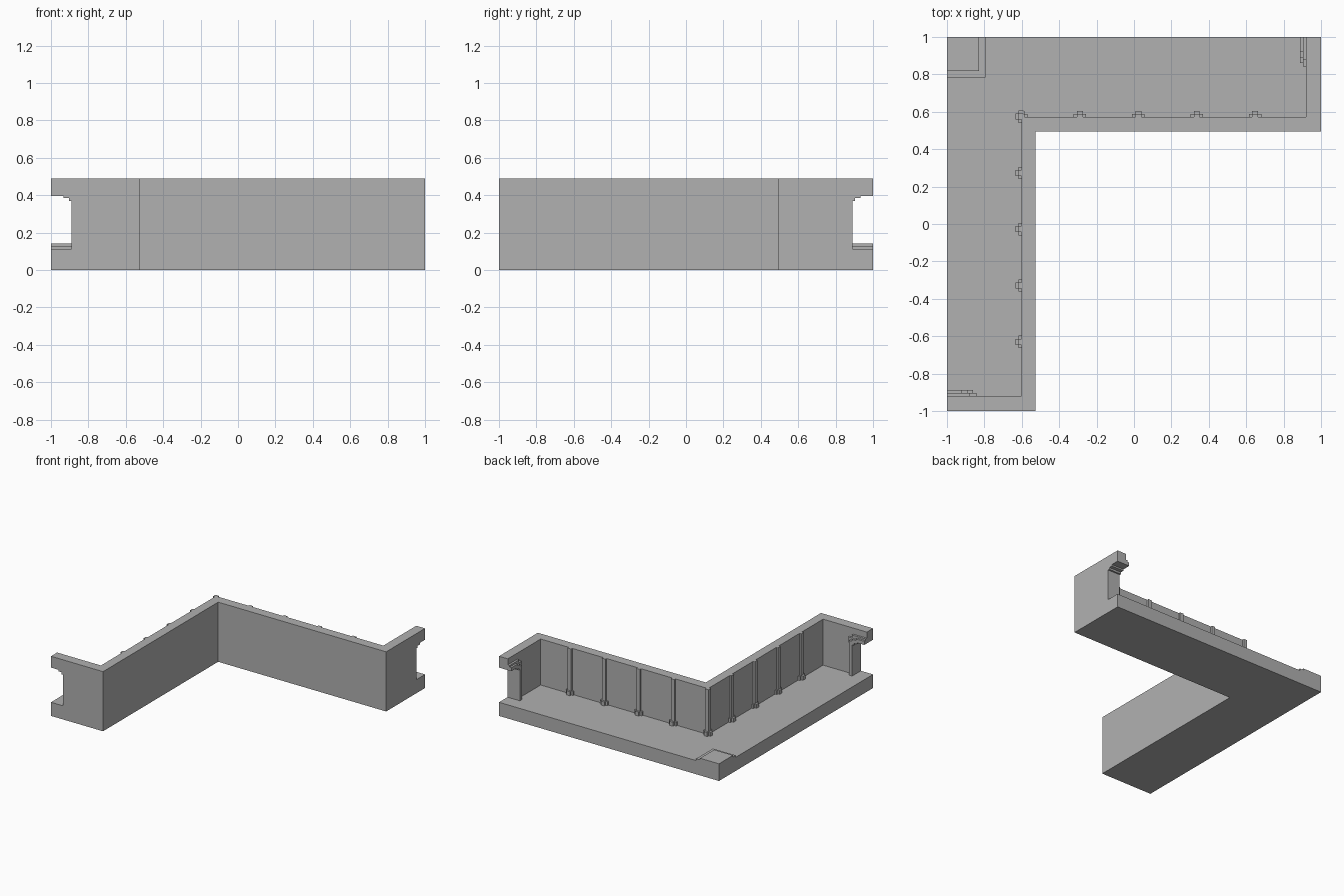
import bpy
import bmesh

if "Cube" in bpy.data.objects:
    bpy.data.objects.remove(bpy.data.objects["Cube"], do_unlink=True)

stone = bpy.data.materials.new("grey_stone")
stone.use_nodes = True
stone.diffuse_color = (0.44, 0.44, 0.44, 1)
stone.node_tree.nodes["Principled BSDF"].inputs["Base Color"].default_value = stone.diffuse_color

HEIGHT, FLOOR, WALL = 0.49, 0.112, 0.08

# Each wing uses d = distance from its open edge, t = distance from its end
WINGS = {
    "left": dict(place=lambda d, t, z: (-1 + d, -1 + t, z),
                 inner=0.398, outer=0.473, first=0.37, gap=0.301),
    "back": dict(place=lambda d, t, z: (1 - t, 1 - d, z),
                 inner=0.427, outer=0.505, first=0.352, gap=0.3125),
}


def prism(name, base, top):
    """Solid between two matching outlines."""
    bm = bmesh.new()
    a = [bm.verts.new(p) for p in base]
    b = [bm.verts.new(p) for p in top]
    bm.faces.new(a)
    bm.faces.new(b)
    for i in range(len(a)):
        j = (i + 1) % len(a)
        bm.faces.new((a[i], a[j], b[j], b[i]))
    bmesh.ops.recalc_face_normals(bm, faces=bm.faces)
    mesh = bpy.data.meshes.new(name)
    bm.to_mesh(mesh)
    bm.free()
    mesh.materials.append(stone)
    obj = bpy.data.objects.new(name, mesh)
    bpy.context.collection.objects.link(obj)


def plan(name, pts, z0, z1, place=lambda x, y, z: (x, y, z)):
    """Plan outline raised from z0 to z1."""
    prism(name, [place(x, y, z0) for x, y in pts], [place(x, y, z1) for x, y in pts])


def panel(name, pts, t0, t1, place):
    """Upright outline in (d, z) thickened along the wing."""
    prism(name, [place(d, t0, z) for d, z in pts], [place(d, t1, z) for d, z in pts])


def rect(a0, b0, a1, b1):
    return [(a0, b0), (a1, b0), (a1, b1), (a0, b1)]


# L-shaped floor slab
ix, iy = -1 + WINGS["left"]["outer"], 1 - WINGS["back"]["outer"]
plan("floor_slab", [(-1, -1), (ix, -1), (ix, iy), (1, iy), (1, 1), (-1, 1)], 0, FLOOR)

# L-shaped long wall
wx, wy = -1 + WINGS["left"]["inner"], 1 - WINGS["back"]["inner"]
plan("long_wall", [(wx, -1), (ix, -1), (ix, iy), (1, iy), (1, wy), (wx, wy)], FLOOR, HEIGHT)

# Stepped corner plinth
plan("corner_plinth_lower", rect(-1, 0.783, -0.793, 1), FLOOR, 0.128)
plan("corner_plinth_upper", rect(-1, 0.817, -0.828, 1), 0.128, 0.141)

# Half-arch opening edge, from the floor up to the open side
ARCH = [(0.11, FLOOR), (0.11, 0.368), (0.096, 0.368), (0.096, 0.384),
        (0.067, 0.384), (0.067, 0.397), (0, 0.397)]

for side, w in WINGS.items():
    place = w["place"]

    # End wall with its half-arch opening
    panel(f"{side}_end_wall", ARCH + [(0, HEIGHT), (w["inner"], HEIGHT), (w["inner"], FLOOR)],
          0, WALL, place)

    # Arch trim: a post-and-arch band with a wider stepped backing at the head
    m = 0.029
    band = [(0, 0.397 + m), (0.078, 0.397 + m), (0.078, 0.384 + m), (0.11, 0.384 + m),
            (0.11, 0.368 + m), (0.11 + m, 0.368 + m), (0.11 + m, FLOOR)]
    panel(f"{side}_arch_trim", ARCH + band, WALL, WALL + 0.033, place)
    head = [(0, 0.44), (0.124, 0.44), (0.124, 0.415), (0.157, 0.415), (0.157, 0.37), (0.11, 0.37)]
    panel(f"{side}_arch_head", ARCH[2:] + head, WALL, WALL + 0.017, place)

    # Wall pilasters on T-shaped feet
    for i in range(5):
        t, d = w["first"] + i * w["gap"], w["inner"]
        shaft = rect(d - 0.015, t - 0.016, d + 0.01, t + 0.016)
        plan(f"{side}_pilaster_{i + 1}", shaft, FLOOR, HEIGHT, place)
        for part, half, depth in (("wide", 0.033, 0.015), ("deep", 0.016, 0.031)):
            foot = rect(d - depth, t - half, d + 0.01, t + half)
            plan(f"{side}_foot_{part}_{i + 1}", foot, FLOOR, FLOOR + 0.033, place)
